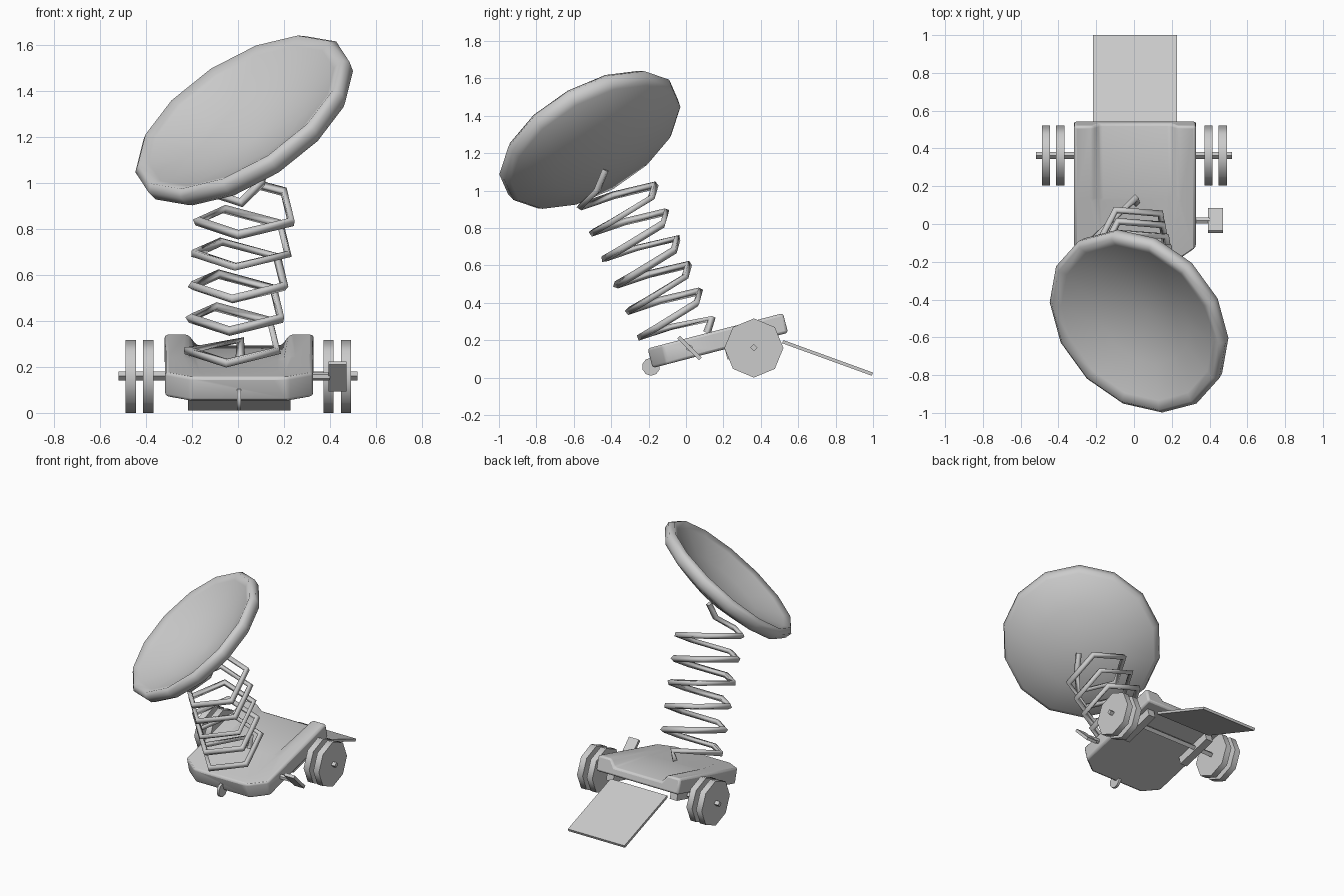
import bpy, bmesh, math
from math import sin, cos, pi, radians
from mathutils import Vector, Matrix

if "Cube" in bpy.data.objects:
    bpy.data.objects.remove(bpy.data.objects["Cube"])


def add_mesh(name, verts, faces, matrix=Matrix(), bevel=0.0, smooth=35):
    me = bpy.data.meshes.new(name)
    me.from_pydata([tuple(matrix @ Vector(v)) for v in verts], [], faces)
    bm = bmesh.new()
    bm.from_mesh(me)
    bmesh.ops.recalc_face_normals(bm, faces=bm.faces)
    bm.to_mesh(me)
    bm.free()
    ob = bpy.data.objects.new(name, me)
    bpy.context.collection.objects.link(ob)
    if bevel:
        m = ob.modifiers.new("bevel", 'BEVEL')
        m.width, m.segments, m.limit_method = bevel, 2, 'ANGLE'
        m.angle_limit = radians(35)
    if smooth:
        bpy.ops.object.select_all(action='DESELECT')
        ob.select_set(True)
        bpy.context.view_layer.objects.active = ob
        bpy.ops.object.shade_smooth_by_angle(angle=radians(smooth))
    return ob


def box(name, size, loc, tilt=0.0):
    m = Matrix.Translation(loc) @ Matrix.Rotation(tilt, 4, 'X')
    v = [(x * size[0] / 2, y * size[1] / 2, z * size[2] / 2)
         for x in (-1, 1) for y in (-1, 1) for z in (-1, 1)]
    f = [(0, 1, 3, 2), (4, 6, 7, 5), (0, 4, 5, 1), (2, 3, 7, 6), (0, 2, 6, 4), (1, 5, 7, 3)]
    return add_mesh(name, v, f, m, smooth=0)


def x_cylinder(name, radius, x0, x1, y, z, sides):
    v = [(x, y + radius * sin(2 * pi * i / sides), z + radius * cos(2 * pi * i / sides))
         for x in (x0, x1) for i in range(sides)]
    f = [(i, (i + 1) % sides, sides + (i + 1) % sides, sides + i) for i in range(sides)]
    f += [tuple(range(sides)), tuple(range(sides, 2 * sides))]
    return add_mesh(name, v, f, smooth=50)


# Tilted cart body: lofted sections with a trough that deepens to the rear
sections = []
for s, w, j, i, d in [(0, .21, .15, .13, 0), (.08, .322, .2, .17, 0),
                      (.35, .322, .23, .18, .015), (.748, .324, .22, .185, .05)]:
    h = .108
    sections.append([(-w, s, 0), (-w, s, h), (-j, s, h), (-i, s, h - d),
                     (i, s, h - d), (j, s, h), (w, s, h), (w, s, 0)])
verts = [v for sec in sections for v in sec]
faces = [(8 * r + k, 8 * r + (k + 1) % 8, 8 * r + 8 + (k + 1) % 8, 8 * r + 8 + k)
         for r in range(3) for k in range(8)]
faces += [tuple(range(8)), tuple(range(24, 32))]
body_m = Matrix.Translation((.005, -.178, .051)) @ Matrix.Rotation(radians(14.6), 4, 'X')
add_mesh("cart_body", verts, faces, body_m, bevel=.014, smooth=60)

# Axle, its brackets, and double octagonal wheels on both sides
x_cylinder("axle", .019, -.52, .52, .363, .16, 4)
for side, label in ((-1, "left"), (1, "right")):
    box(f"{label}_axle_bracket", (.055, .28, .1), (.005 + side * .25, .345, .18), radians(14.6))
    for n, x in (("inner", .392), ("outer", .468)):
        x_cylinder(f"{label}_{n}_wheel", .158, side * x - .02, side * x + .024, .363, .158, 8)

# Front caster, side pedal and rear ramp
x_cylinder("front_caster", .048, -.004, .014, -.187, .058, 10)
x_cylinder("pedal_rod", .018, .30, .40, .018, .158, 6)
box("pedal", (.078, .165, .02), (.432, .018, .158), radians(-45))
box("rear_ramp", (.445, .51, .018), (.006, .757, .105), math.atan2(-.172, .475))

# Spring: five straight segments per turn about a leaning axis
axis = Vector((.085, -.40, .911)).normalized()
ex = Vector((1, 0, 0))
ey = axis.cross(ex).normalized()
ex = ey.cross(axis)
path = [Vector((.01, .112, .24)), Vector((.01, .138, .315))]
for k in range(-1, 26):
    a = radians(-100 + 72 * k)
    path.append(Vector((-.014, -.057, .295)) + axis * (.154 * k / 5)
                + (.206 + .0005 * k) * (cos(a) * ex + sin(a) * ey))
path += [Vector((.10, -.475, 1.0)), Vector((.12, -.43, 1.11))]
cu = bpy.data.curves.new("spring", 'CURVE')
cu.dimensions = '3D'
cu.bevel_depth, cu.bevel_resolution, cu.use_fill_caps = .021, 0, True
sp = cu.splines.new('POLY')
sp.points.add(len(path) - 1)
for p, c in zip(sp.points, path):
    p.co = (*c, 1)
sp.use_smooth = True
bpy.context.collection.objects.link(bpy.data.objects.new("spring", cu))

# Dish: fourteen-sided shallow bowl with a thick rounded rim, turned from a profile
n = Vector((-.487, -.447, .75)).normalized()
u = Vector((.24, .27, .366))
u = (u - u.dot(n) * n).normalized()
v = n.cross(u)
dish_m = Matrix.Translation((.025, -.515, 1.277)) @ Matrix((u, v, n)).transposed().to_4x4()
profile = [(.28, -.125), (.50, -.06), (.525, -.035), (.534, .012), (.505, .04),
           (.46, .018), (.28, -.055)]
N, P = 14, len(profile)
verts = [(r * cos(2 * pi * i / N), r * sin(2 * pi * i / N), z)
         for r, z in profile for i in range(N)] + [(0, 0, -.185), (0, 0, -.105)]
faces = [(N * p + i, N * p + (i + 1) % N, N * p + N + (i + 1) % N, N * p + N + i)
         for p in range(P - 1) for i in range(N)]
faces += [(N * P, (i + 1) % N, i) for i in range(N)]
faces += [(N * P + 1, N * (P - 1) + i, N * (P - 1) + (i + 1) % N) for i in range(N)]
add_mesh("dish", verts, faces, dish_m, smooth=75)
